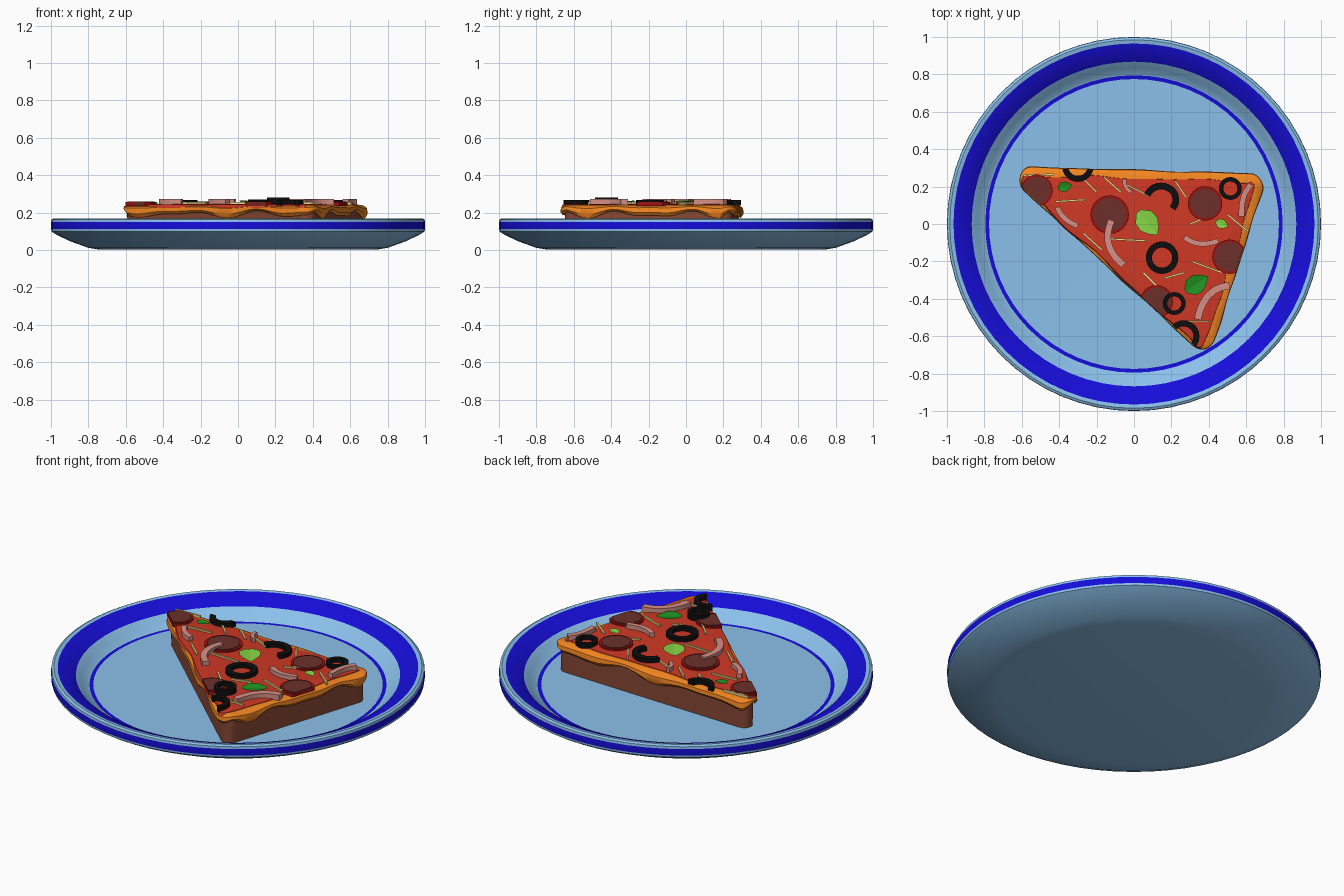
import bpy, bmesh
from math import sin, cos, pi, tau, atan2
from mathutils import Vector

if "Cube" in bpy.data.objects:
    bpy.data.objects.remove(bpy.data.objects["Cube"])


def material(name, rgb):
    m = bpy.data.materials.new(name)
    m.diffuse_color = (*rgb, 1)
    m.use_nodes = True
    m.node_tree.nodes["Principled BSDF"].inputs["Base Color"].default_value = m.diffuse_color
    return m


PALE = material("pale_blue", (0.26, 0.53, 0.83))
BLUE = material("deep_blue", (0.008, 0.004, 0.70))
BREAD = material("bread", (0.25, 0.065, 0.035))
CHEESE = material("cheese", (0.90, 0.24, 0.015))
SAUCE = material("sauce", (0.62, 0.04, 0.018))
RIND = material("sausage_rind", (0.33, 0.006, 0.006))
MEAT = material("sausage", (0.15, 0.03, 0.025))
OLIVE = material("olive", (0.004, 0.004, 0.004))
ONION = material("onion", (0.68, 0.28, 0.24))
SHRED = material("shred", (0.90, 0.70, 0.25))
LEAF = material("leaf", (0.015, 0.28, 0.015))
LIME = material("lime_leaf", (0.24, 0.68, 0.06))


def finish(name, bm, mats, angle=None):
    bmesh.ops.recalc_face_normals(bm, faces=bm.faces)
    me = bpy.data.meshes.new(name)
    bm.to_mesh(me)
    bm.free()
    ob = bpy.data.objects.new(name, me)
    bpy.context.collection.objects.link(ob)
    for m in mats:
        me.materials.append(m)
    if angle:
        bpy.ops.object.select_all(action='DESELECT')
        ob.select_set(True)
        bpy.context.view_layer.objects.active = ob
        bpy.ops.object.shade_smooth_by_angle(angle=angle)
    return ob


def loft(bm, loops, close=False):
    """Skin closed loops of equal length; cap the ends unless close joins them."""
    rings = [[bm.verts.new(p) for p in lp] for lp in loops]
    pairs = list(zip(rings, rings[1:])) + ([(rings[-1], rings[0])] if close else [])
    bands = []
    for a, b in pairs:
        n = len(a)
        bands.append([bm.faces.new((a[i], a[(i + 1) % n], b[(i + 1) % n], b[i])) for i in range(n)])
    if not close:
        bands.append([bm.faces.new(rings[0]), bm.faces.new(rings[-1])])
    return bands


def circle(x, y, r, z, n):
    return [(x + r * cos(tau * i / n), y + r * sin(tau * i / n), z) for i in range(n)]


# plate: turned profile from underside centre to floor centre
profile = [(0.02, 0.004), (0.74, 0.002), (0.80, 0.012), (0.90, 0.048), (0.97, 0.082), (0.998, 0.100),
           (1.0, 0.112), (1.0, 0.150), (0.998, 0.163), (0.985, 0.170), (0.965, 0.167),
           (0.92, 0.150), (0.868, 0.123), (0.835, 0.092), (0.80, 0.068), (0.795, 0.066),
           (0.775, 0.066), (0.02, 0.065)]
bm = bmesh.new()
bands = loft(bm, [circle(0, 0, r, z, 64) for r, z in profile])
for i in (6, 10, 11, 15):
    for f in bands[i]:
        f.material_index = 1
finish("plate", bm, [PALE, BLUE], 0.6)

# slice outline: rounded triangle, grown from three corner centres
CORNERS = [Vector((-0.545, 0.235)), Vector((0.365, -0.60)), Vector((0.62, 0.20))]
EDGES = []
for i in range(3):
    a, b = CORNERS[i], CORNERS[(i + 1) % 3]
    d = (b - a).normalized()
    EDGES.append((a, b, Vector((d.y, -d.x))))


def outline(radius, z, shift=(0, 0)):
    """radius and z are functions of the position t (0..1) round the slice."""
    raw = []
    for i, (a, b, n) in enumerate(EDGES):
        raw += [(a.lerp(b, k / 24), n) for k in range(24)]
        n2 = EDGES[(i + 1) % 3][2]
        turn = (atan2(n2.y, n2.x) - atan2(n.y, n.x)) % tau
        a0 = atan2(n.y, n.x)
        raw += [(b, Vector((cos(a0 + turn * k / 8), sin(a0 + turn * k / 8)))) for k in range(8)]
    pts = []
    for k, (p, n) in enumerate(raw):
        t = k / len(raw)
        q = p + n * radius(t)
        pts.append((q.x + shift[0], q.y + shift[1], z(t)))
    return pts


def flat(v):
    return lambda t: v


def wave(t):
    return 0.6 * sin(tau * 9 * t) + 0.4 * sin(tau * 14 * t + 1)


# bread base
bm = bmesh.new()
loft(bm, [outline(flat(0.045), flat(0.063)), outline(flat(0.048), flat(0.21))])
finish("bread_base", bm, [BREAD], 0.6)

# melted cheese with a dripping skirt
bm = bmesh.new()
loft(bm, [outline(flat(0.03), flat(0.205)),
          outline(lambda t: 0.058 + 0.004 * wave(t), lambda t: 0.190 - 0.022 * wave(t)),
          outline(lambda t: 0.071 + 0.004 * wave(t), lambda t: 0.205 - 0.016 * wave(t)),
          outline(lambda t: 0.068 + 0.003 * wave(t), lambda t: 0.228 - 0.006 * wave(t)),
          outline(flat(0.045), flat(0.240)),
          outline(flat(0.0), flat(0.240))])
finish("melted_cheese", bm, [CHEESE], 0.7)

# tomato sauce
bm = bmesh.new()
left = (-0.016, -0.012)
loft(bm, [outline(lambda t: 0.045 + 0.010 * wave(t + 0.3), flat(0.225), left),
          outline(lambda t: 0.038 + 0.010 * wave(t + 0.3), flat(0.243), left),
          outline(flat(0.0), flat(0.247), left)])
finish("tomato_sauce", bm, [SAUCE], 0.7)


def trim(bm, margin=0.065):
    """Cut toppings off where they overhang the slice."""
    for a, b, n in EDGES:
        p = a + n * margin
        bmesh.ops.bisect_plane(bm, geom=bm.verts[:] + bm.edges[:] + bm.faces[:],
                               plane_co=(p.x, p.y, 0), plane_no=(n.x, n.y, 0), clear_outer=True)
        bmesh.ops.holes_fill(bm, edges=[e for e in bm.edges if e.is_boundary])


# sausage discs with a darker face
for i, (x, y, r) in enumerate([(-0.52, 0.18, 0.085), (-0.13, 0.05, 0.103), (0.38, 0.11, 0.092),
                               (0.51, -0.175, 0.092), (0.12, -0.415, 0.088)]):
    for part, k, top, mat in (("rind", 1, 0.256, RIND), ("face", 0.86, 0.260, MEAT)):
        bm = bmesh.new()
        loft(bm, [circle(x, y, r * k, 0.235, 24), circle(x, y, r * k, top, 24)])
        trim(bm)
        finish(f"sausage_{part}_{i}", bm, [mat])

# olive rings, whole or trimmed by the slice edge
for i, (x, y, r) in enumerate([(0.15, -0.18, 0.087), (0.515, 0.19, 0.061), (0.215, -0.425, 0.061),
                               (-0.30, 0.31, 0.085), (0.265, -0.60, 0.085)]):
    bm = bmesh.new()
    s = 0.012 if i == 2 else 0
    loft(bm, [circle(x, y, r, 0.238, 24), circle(x, y, r, 0.268 + s, 24),
              circle(x, y, r * 0.62, 0.268 + s, 24), circle(x, y, r * 0.62, 0.238, 24)], close=True)
    trim(bm)
    finish(f"olive_ring_{i}", bm, [OLIVE])


def strip(name, pts, half, z0, z1, mat):
    """Square-section strip following a flat path."""
    pts = [Vector(p) for p in pts]
    loops = []
    for k, p in enumerate(pts):
        d = (pts[min(k + 1, len(pts) - 1)] - pts[max(k - 1, 0)]).normalized()
        s = Vector((-d.y, d.x)) * half
        loops.append([(*(p - s), z0), (*(p + s), z0), (*(p + s), z1), (*(p - s), z1)])
    bm = bmesh.new()
    loft(bm, loops)
    finish(name, bm, [mat])


# part olive ring
strip("olive_arc", [(0.145 + 0.079 * cos(a), 0.13 + 0.073 * sin(a)) for a in
                    [-0.7 + 3.5 * k / 14 for k in range(15)]], 0.018, 0.238, 0.27, OLIVE)

# onion strips: bent through three points
for i, (a, m, b, w) in enumerate([
        ((-0.41, 0.09), (-0.37, 0.03), (-0.30, -0.01), 0.014),
        ((-0.12, 0.02), (-0.135, -0.11), (-0.055, -0.22), 0.018),
        ((0.27, -0.07), (0.35, -0.105), (0.45, -0.09), 0.014),
        ((0.625, 0.21), (0.585, 0.14), (0.575, 0.04), 0.015),
        ((0.51, -0.33), (0.40, -0.38), (0.34, -0.51), 0.019),
        ((-0.05, 0.24), (-0.045, 0.20), (-0.015, 0.17), 0.010)]):
    a, m, b = Vector(a), Vector(m), Vector(b)
    c = 2 * m - (a + b) / 2
    path = [a * (1 - t) ** 2 + c * 2 * t * (1 - t) + b * t * t for t in [k / 10 for k in range(11)]]
    strip(f"onion_{i}", path, w, 0.24, 0.272, ONION)

# grated cheese shreds
for i, (x0, y0, x1, y1) in enumerate([
        (-0.59, 0.26, -0.43, 0.265), (-0.42, 0.12, -0.26, 0.13), (-0.16, 0.25, -0.07, 0.17),
        (-0.27, -0.05, -0.17, -0.14), (-0.13, -0.08, 0.07, -0.09), (-0.04, 0.21, 0.08, 0.15),
        (0.05, -0.26, 0.13, -0.34), (0.16, -0.29, 0.27, -0.26), (0.31, -0.20, 0.47, -0.26),
        (0.50, 0.05, 0.61, -0.04), (0.23, -0.52, 0.40, -0.52), (0.22, 0.23, 0.28, 0.14),
        (0.30, 0.0, 0.40, 0.04), (-0.27, 0.24, -0.20, 0.17)]):
    strip(f"cheese_shred_{i}", [(x0, y0), (x1, y1)], 0.005, 0.242, 0.256, SHRED)

# folded herb leaves
for i, (x, y, length, turn, mat) in enumerate([
        (0.075, 0.005, 0.16, -0.9, LIME), (0.335, -0.32, 0.14, 0.6, LEAF),
        (-0.37, 0.20, 0.075, 0.2, LEAF), (0.47, 0.0, 0.07, -0.4, LIME)]):
    bm = bmesh.new()
    rows = []
    for u, w in ((-0.5, 0.10), (-0.25, 0.34), (0.05, 0.36), (0.3, 0.22), (0.5, 0.02)):
        row = []
        for s in (-1, 0, 1):
            px, py = u * length, s * w * length
            row.append(bm.verts.new((x + px * cos(turn) - py * sin(turn),
                                     y + px * sin(turn) + py * cos(turn),
                                     0.252 + abs(s) * 0.16 * w * length + 0.004)))
        rows.append(row)
    for p, q in zip(rows, rows[1:]):
        for k in (0, 1):
            bm.faces.new((p[k], q[k], q[k + 1], p[k + 1]))
    bmesh.ops.solidify(bm, geom=bm.faces[:], thickness=0.005)
    finish(f"herb_leaf_{i}", bm, [mat])
